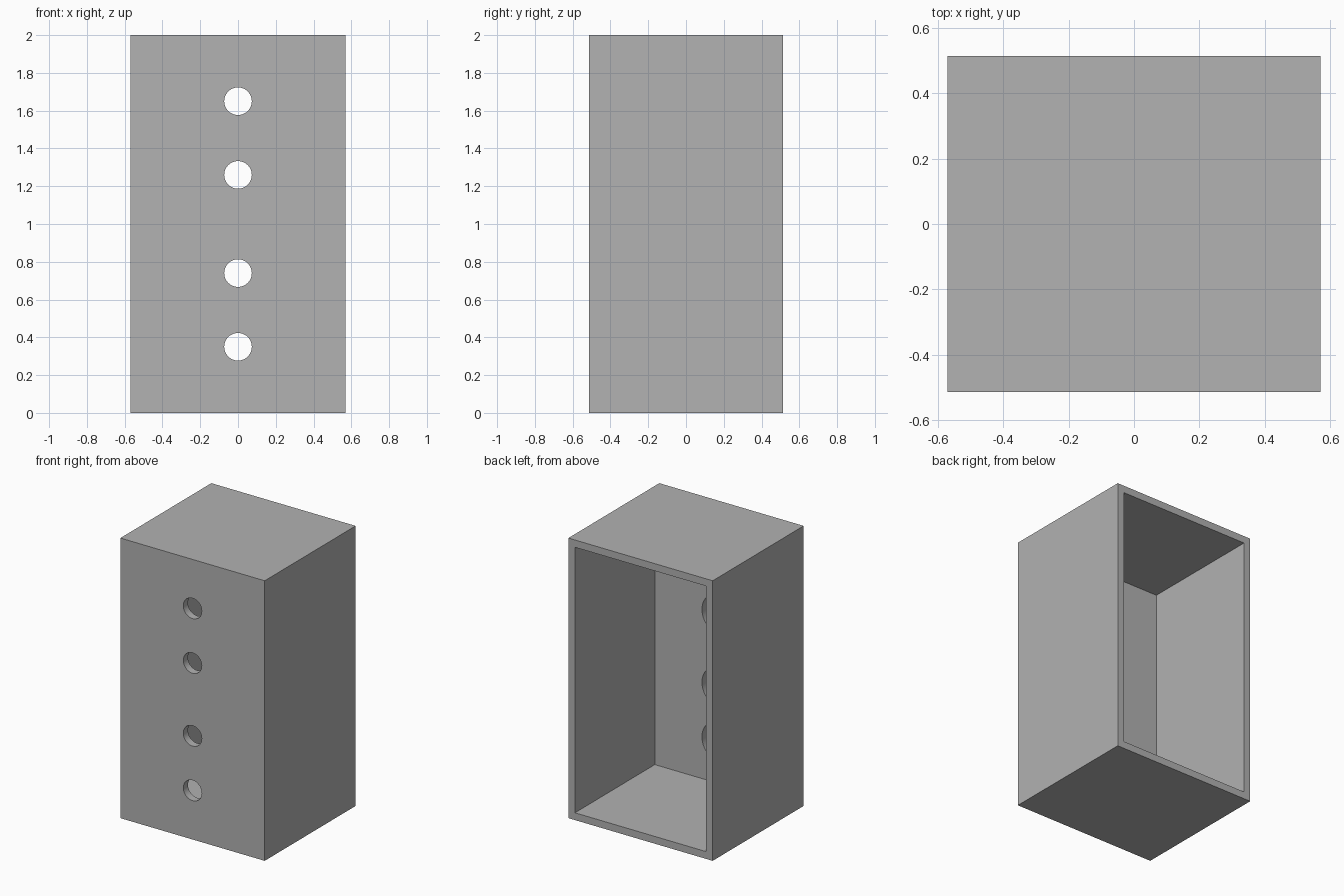
import bpy
from math import radians

W, D, H = 1.14, 1.026, 2.0      # outer size
WALL = 0.052                    # side, top and bottom walls
FRONT = 0.125                   # thick front panel
LIP = 0.053                     # thin lip left in front of each counterbore
HOLE_R, BORE_R = 0.073, 0.146
HOLE_Z = (0.35, 0.74, 1.26, 1.65)

cube = bpy.data.objects.get("Cube")
if cube:
    bpy.data.objects.remove(cube, do_unlink=True)

grey = bpy.data.materials.new("plain grey")
grey.use_nodes = True
colour = (0.445, 0.445, 0.445, 1)
grey.diffuse_color = colour
grey.node_tree.nodes["Principled BSDF"].inputs["Base Color"].default_value = colour


def box(name, size, location):
    bpy.ops.mesh.primitive_cube_add(size=1, location=location)
    ob = bpy.context.object
    ob.name = name
    ob.scale = size
    bpy.ops.object.transform_apply(location=False, rotation=False, scale=True)
    ob.data.materials.append(grey)
    return ob


def drill(name, radius, y0, y1, z):
    bpy.ops.mesh.primitive_cylinder_add(
        vertices=48, radius=radius, depth=y1 - y0,
        location=(0, (y0 + y1) / 2, z), rotation=(radians(90), 0, 0))
    ob = bpy.context.object
    ob.name = name
    ob.data.materials.append(grey)
    return ob


def cut(target, cutter):
    cutter.hide_render = True
    mod = target.modifiers.new("cut", 'BOOLEAN')
    mod.operation = 'DIFFERENCE'
    mod.solver = 'EXACT'
    mod.object = cutter
    bpy.context.view_layer.objects.active = target
    bpy.ops.object.modifier_apply(modifier=mod.name)
    bpy.data.objects.remove(cutter, do_unlink=True)


# Solid block hollowed out from the open back
front_y = -D / 2
housing = box("housing", (W, D, H), (0, 0, H / 2))
cut(housing, box("cavity_cutter", (W - 2 * WALL, D, H - 2 * WALL),
                 (0, FRONT, H / 2)))

# Holes through the front panel, each counterbored from inside
for z in HOLE_Z:
    cut(housing, drill("bore_cutter", BORE_R, front_y + LIP, front_y + FRONT + 0.1, z))
    cut(housing, drill("hole_cutter", HOLE_R, front_y - 0.1, front_y + FRONT + 0.1, z))

# Smooth hole walls, sharp box edges
bpy.ops.object.select_all(action='DESELECT')
housing.select_set(True)
bpy.context.view_layer.objects.active = housing
bpy.ops.object.shade_smooth_by_angle(angle=radians(30))
